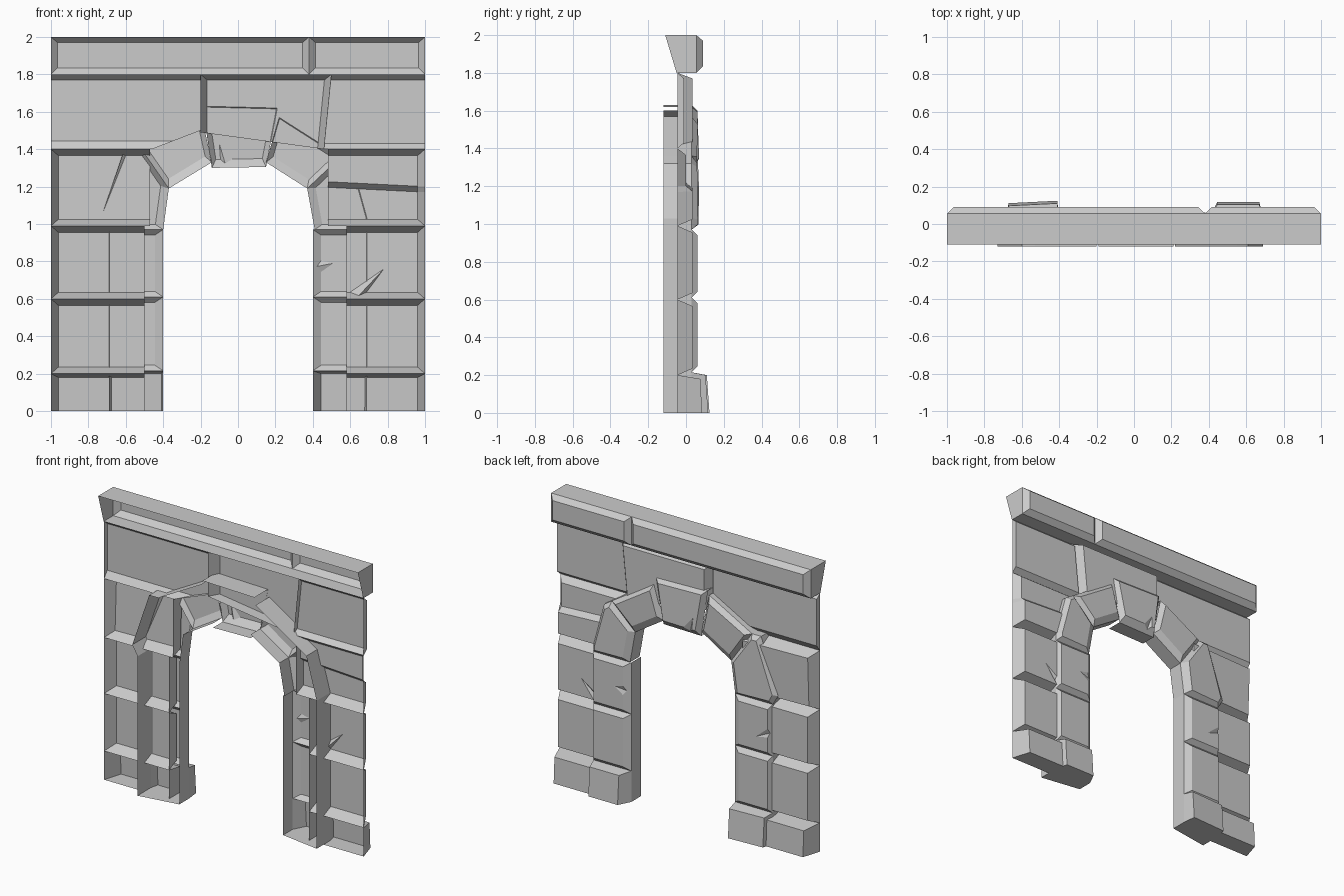
import bpy
import bmesh
from mathutils import Vector

if "Cube" in bpy.data.objects:
    bpy.data.objects.remove(bpy.data.objects["Cube"], do_unlink=True)

stone = bpy.data.materials.new("grey_stone")
stone.use_nodes = True
GREY = (0.6, 0.6, 0.6, 1)
stone.diffuse_color = GREY
stone.node_tree.nodes["Principled BSDF"].inputs["Base Color"].default_value = GREY


def inset(points, bevels):
    """Move every edge of a clockwise outline inward by its own distance."""
    lines = []
    for i, p in enumerate(points):
        d = (points[(i + 1) % len(points)] - p).normalized()
        lines.append((p + Vector((d.y, -d.x)) * bevels[i], d))
    result = []
    for i, (q, e) in enumerate(lines):
        p, d = lines[i - 1]
        cross = d.x * e.y - d.y * e.x
        w = q - p
        result.append(p + d * ((w.x * e.y - w.y * e.x) / cross))
    return result


def block(name, outline, bevels, walls, mid, back, notch=None, tilt=(0, 0), cut=None):
    """Bevelled stone shell, open at the front. Outline is clockwise in x, z.
    Walls maps an edge to the y its side wall runs forward to."""
    pts = [Vector(p) for p in outline]
    n = len(pts)
    centre = sum(pts, Vector((0, 0))) / n
    bm = bmesh.new()

    def add(p, y):
        return bm.verts.new((p.x, y, p.y))

    def back_y(p):
        return back + tilt[0] * (p.x - centre.x) + tilt[1] * (p.y - centre.y)

    outer = [add(p, mid) for p in pts]
    inner_pts = inset(pts, bevels)
    inner = [add(p, back_y(p)) for p in inner_pts]
    face = []
    for i in range(n):
        j = (i + 1) % n
        side = [outer[i], outer[j], inner[j]]
        face.append(inner[i])
        # A triangular chip runs from the bevel into the back face
        if notch and notch[0] == i:
            _, t0, t1, tip = notch
            pa, pb = (inner_pts[i].lerp(inner_pts[j], t) for t in (t0, t1))
            a, b = add(pa, back_y(pa)), add(pb, back_y(pb))
            t = add(Vector(tip), back_y(Vector(tip)))
            t_mid = (t0 + t1) / 2
            deep = bm.verts.new(outer[i].co.lerp(outer[j].co, t_mid).lerp(
                inner[i].co.lerp(inner[j].co, t_mid), 0.5))
            bm.faces.new((a, deep, t))
            bm.faces.new((deep, b, t))
            side += [b, deep, a]
            face += [a, t, b]
        bm.faces.new(side + [inner[i]])
    bm.faces.new(face)
    # Side walls; a corner shared by two walls keeps the first depth
    rim = {}
    for i, front in walls.items():
        j = (i + 1) % n
        for k in (i, j):
            if k not in rim:
                rim[k] = add(pts[k], front)
        bm.faces.new((rim[i], rim[j], outer[j], outer[i]))
    # A broken upper half steps back behind a ledge
    if cut:
        z, drop = cut
        for h in (z, z + 0.03):
            bmesh.ops.bisect_plane(
                bm, geom=bm.verts[:] + bm.edges[:] + bm.faces[:],
                plane_co=(0, 0, h), plane_no=(0.05, 0, 1))
        for v in bm.verts:
            if v.co.z + 0.05 * v.co.x > z + 0.029 and v.co.y > mid + 0.01:
                v.co.y -= drop
    mesh = bpy.data.meshes.new(name)
    bm.to_mesh(mesh)
    bm.free()
    mesh.materials.append(stone)
    obj = bpy.data.objects.new(name, mesh)
    bpy.context.collection.objects.link(obj)


def box(x0, x1, z0, z1):
    return [(x0, z0), (x0, z1), (x1, z1), (x1, z0)]


# Depths of the open front edges
WALL, OUTER, INNER = -0.045, -0.12, -0.075

# Side wall courses, standing between the jambs and the outer ends
ROWS = [(0, 0.2), (0.2, 0.6), (0.6, 0.99), (0.99, 1.4)]
for row, (z0, z1) in enumerate(ROWS):
    base, top = row == 0, row == 3
    low, high = (0, 0.02) if base else (0.035, 0.035)
    back = 0.08 if base else 0.035
    lean = (0, -0.05) if base else (0, 0)
    block(f"left_wall_course_{row}", box(0.48 if top else 0.58, 1, z0, z1),
          [0, high, 0.04, low], {}, WALL, back, tilt=lean,
          notch=(3, 0.72, 0.95, (0.78, 0.76)) if row == 2 else None,
          cut=(1.22, 0.035) if top else None)
    block(f"right_wall_course_{row}", box(-1, -0.47 if top else -0.5, z0, z1),
          [0.04, high, 0, low], {}, WALL, back,
          tilt=(0.04, 0.04) if top else lean)

# Top wall course above the arch, with the centre stone standing proud
block("right_top_wall", [(-1, 1.4), (-1, 1.8), (-0.2, 1.8), (-0.2, 1.5), (-0.46, 1.4)],
      [0, 0.03, 0, 0, 0.045], {}, WALL, -0.01)
block("centre_top_wall", [(-0.2, 1.49), (-0.2, 1.8), (0.5, 1.8), (0.46, 1.4)],
      [0.035, 0.03, 0.035, 0], {}, WALL, 0.035)
block("left_top_wall", [(0.46, 1.4), (0.5, 1.8), (1, 1.8), (1, 1.4)],
      [0, 0.03, 0, 0.03], {}, WALL, -0.01)

# Jamb stones on both sides of the opening
for row, (z0, z1) in enumerate([(0, 0.215), (0.215, 0.61), (0.61, 0.97)]):
    base = row == 0
    for side, x0, x1, tip in (("left", 0.4, 0.69, (0.51, 0.79)),
                              ("right", -0.69, -0.4, (-0.58, 0.73))):
        left = side == "left"
        walls = {0: INNER, 2: OUTER} if left else {0: OUTER, 2: INNER}
        if base:
            walls[3] = OUTER
        inner = 0.045 if left or not base else 0.01
        block(f"{side}_jamb_{row}", box(x0, x1, z0, z1),
              [inner if left else 0.02, 0.015 if base else 0.03,
               0.02 if left else inner, 0 if base else 0.03],
              walls, 0.03, 0.11 if base else 0.06,
              tilt=(0 if left else 0.05, -0.07) if base else (0, 0),
              notch=(0, 0.35, 0.55, tip) if row == 2 else None)

# Arch stones: outline, outer edges, inner edge, back depth, tilt, chip
ARCH = [
    ("right_springer", [(-0.73, 1.04), (-0.6, 1.42), (-0.53, 1.42), (-0.37, 1.19),
                        (-0.4, 0.97), (-0.69, 0.97)], [0, 1, 5], 3, 0.06, (0.06, 0), None),
    ("right_haunch", [(-0.53, 1.42), (-0.2, 1.6), (-0.14, 1.33), (-0.37, 1.19)],
     [0], 2, 0.058, (0, 0.03), None),
    ("keystone", [(-0.19, 1.63), (0.21, 1.62), (0.15, 1.305), (-0.14, 1.3)],
     [0], 2, 0.065, (0, -0.04), (2, 0.65, 0.9, (-0.1, 1.43))),
    ("left_haunch", [(0.22, 1.57), (0.55, 1.36), (0.37, 1.19), (0.15, 1.33)],
     [0], 2, 0.058, (0, 0.03), None),
    ("left_springer", [(0.55, 1.36), (0.61, 1.32), (0.69, 1.03), (0.69, 0.97),
                       (0.41, 0.97), (0.37, 1.19)], [0, 1, 2], 4, 0.058, (0.04, 0), None),
]
for name, outline, outer_edges, inner_edge, back, tilt, chip in ARCH:
    walls = {edge: OUTER for edge in outer_edges}
    walls[inner_edge] = INNER
    bevels = [0.028] * len(outline)
    bevels[inner_edge] = 0.045
    block(name, outline, bevels, walls, 0.03, back, tilt=tilt, notch=chip)

# Cornice with a forward-leaning front edge and one joint
for name, x0, x1, end in (("right_cornice", -1, 0.38, 0), ("left_cornice", 0.38, 1, 2)):
    block(name, box(x0, x1, 1.8, 2), [0.035, 0.03, 0.035, 0.035],
          {1: -0.11, 3: -0.05, end: WALL}, 0.055, 0.09)
